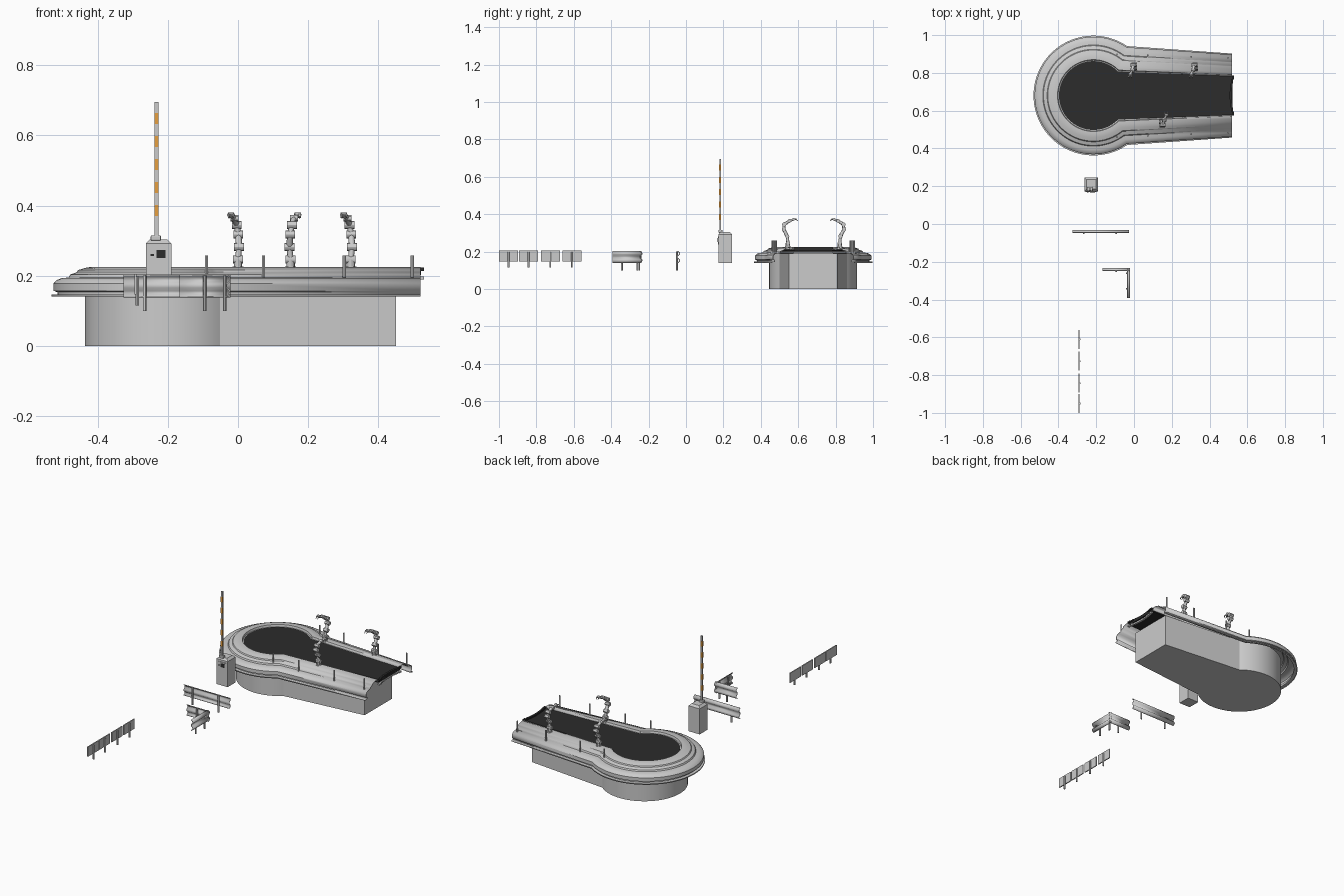
import bpy, bmesh, math
from mathutils import Vector, Matrix

if "Cube" in bpy.data.objects:
    bpy.data.objects.remove(bpy.data.objects["Cube"])

CX, CY = -0.215, 0.68          # centre of the round end of the platform


def material(name, color):
    m = bpy.data.materials.new(name)
    m.diffuse_color = color
    m.use_nodes = True
    m.node_tree.nodes["Principled BSDF"].inputs["Base Color"].default_value = m.diffuse_color
    return m


DARK = material("dark_surface", (0.025, 0.025, 0.025, 1))
ORANGE = material("orange_stripe", (0.8, 0.35, 0.05, 1))


def finish(name, bm, mat=None, smooth=False):
    bmesh.ops.recalc_face_normals(bm, faces=bm.faces)
    me = bpy.data.meshes.new(name)
    bm.to_mesh(me)
    bm.free()
    ob = bpy.data.objects.new(name, me)
    bpy.context.collection.objects.link(ob)
    if mat:
        me.materials.append(mat)
    if smooth:
        bpy.ops.object.select_all(action='DESELECT')
        ob.select_set(True)
        bpy.context.view_layer.objects.active = ob
        bpy.ops.object.shade_smooth_by_angle(angle=math.radians(30))
    return ob


def add_box(bm, lo, hi):
    lo, hi = Vector(lo), Vector(hi)
    bmesh.ops.create_cube(bm, size=1, matrix=Matrix.Translation((lo + hi) / 2)
                          @ Matrix.Diagonal((*(hi - lo), 1)))


def box(name, lo, hi, mat=None, bevel=0):
    bm = bmesh.new()
    add_box(bm, lo, hi)
    if bevel:
        bmesh.ops.bevel(bm, geom=bm.edges[:], offset=bevel, segments=2,
                        profile=0.5, affect='EDGES')
    return finish(name, bm, mat)


def add_rod(bm, a, b, r1, r2=None, n=12):
    a, b = Vector(a), Vector(b)
    d = b - a
    rot = d.to_track_quat('Z', 'Y').to_matrix().to_4x4()
    bmesh.ops.create_cone(bm, cap_ends=True, segments=n, radius1=r1,
                          radius2=r1 if r2 is None else r2, depth=d.length,
                          matrix=Matrix.Translation((a + b) / 2) @ rot)


def outline(r, end_x=0.52, end_w=None, cx=CX, n=72):
    """Keyhole outline: round head plus tapering tail."""
    w = r - 0.055
    end_w = r * 0.89 - 0.06 if end_w is None else end_w
    dx = math.sqrt(r * r - w * w)
    a0 = math.atan2(w, dx)
    pts = [(end_x, CY - end_w)]
    for i in range(n + 1):
        a = -a0 - (2 * math.pi - 2 * a0) * i / n
        pts.append((cx + r * math.cos(a), CY + r * math.sin(a)))
    return pts + [(end_x, CY + end_w)]


def prism(name, pts, z0, z1, mat=None):
    bm = bmesh.new()
    f = bm.faces.new([bm.verts.new((x, y, z0)) for x, y in pts])
    g = bmesh.ops.extrude_face_region(bm, geom=[f])
    bmesh.ops.translate(bm, vec=(0, 0, z1 - z0),
                        verts=[v for v in g['geom'] if isinstance(v, bmesh.types.BMVert)])
    return finish(name, bm, mat, True)


# Platform: base, stepped rim shell, dark floor
prism("platform_base", outline(0.235, 0.45, 0.13, -0.202), 0, 0.19)
profile = [(.317, .14), (.317, .146), (.300, .147), (.300, .153), (.311, .157),
           (.311, .178), (.303, .187), (.288, .193), (.268, .195), (.264, .203),
           (.245, .210), (.241, .216), (.222, .222), (.205, .225), (.19, .225),
           (.187, .213), (.178, .212)]
bm = bmesh.new()
rows = [[bm.verts.new((x, y, z)) for x, y in outline(r)] for r, z in profile]
for A, B in zip(rows, rows[1:]):
    for i in range(len(A) - 1):
        bm.faces.new((A[i], A[i + 1], B[i + 1], B[i]))
rim = finish("platform_rim", bm, None, True)
sol = rim.modifiers.new("thickness", 'SOLIDIFY')
sol.thickness = 0.004
sol.offset = -1
prism("platform_floor", outline(0.182, 0.522), 0.202, 0.214, DARK)

# Curved lips across the open tail end
for k, z in enumerate((0.194, 0.219)):
    bm = bmesh.new()
    for i in range(10):
        y0, y1 = (CY - 0.105 + 0.021 * j for j in (i, i + 1))
        x = 0.518 + 0.012 * abs((i - 4.5) / 4.5) ** 2
        add_box(bm, (x - 0.012, y0, z - 0.005), (x, y1, z + 0.004))
    finish(f"tail_lip_{k}", bm, DARK if k else None)

# Rim posts
bm = bmesh.new()
for s in (-1, 1):
    for x in (-0.09, 0.073, 0.303, 0.497):
        y = CY + s * (0.219 - 0.02 * (x + 0.09) / 0.587)
        add_rod(bm, (x, y, 0.195), (x, y, 0.258), 0.0045)
finish("rim_posts", bm, None, True)


# Jointed robot arms, each reaching towards the middle
def robot_arm(name, x, y, turn):
    bm = bmesh.new()
    j = [Vector(p) for p in ((0, 0, .222), (0, 0, .246), (.003, .004, .282),
                             (.001, .022, .318), (-.004, .020, .345),
                             (-.010, -.008, .364), (-.020, -.030, .372))]
    add_rod(bm, (0, 0, .212), (0, 0, .226), 0.016)
    add_rod(bm, j[0], j[1], 0.012)
    radii = (.009, .010, .009, .009, .007)
    for a, b, r in zip(j[1:], j[2:], radii):
        add_rod(bm, a, b, r, r * 0.85)
    for p, r in zip(j[1:], (.012, .012, .012, .012, .010, .008)):
        add_rod(bm, p - Vector((r * 1.15, 0, 0)), p + Vector((r * 1.15, 0, 0)), r * 0.95)
    for s in (-1, 1):
        k = j[-1] + Vector((s * 0.008, -0.012, 0.002))
        add_rod(bm, j[-1], k, 0.004, n=6)
        add_rod(bm, k, k + Vector((-s * 0.003, -0.010, -0.010)), 0.003, 0.0015, n=6)
    ob = finish(name, bm, None, True)
    ob.location = (x, y, 0)
    ob.rotation_euler.z = turn


robot_arm("robot_arm_back_left", 0.0, 0.822, 0)
robot_arm("robot_arm_back_right", 0.322, 0.822, 0)
robot_arm("robot_arm_front", 0.15, 0.545, math.pi)

# Gate: cabinet, panel, hub, striped boom
bm = bmesh.new()
add_box(bm, (-.263, .173, .14), (-.19, .247, .304))
top = [f for f in bm.faces if f.normal.z > 0.9]
bmesh.ops.bevel(bm, geom=list(top[0].edges), offset=0.012, segments=1,
                profile=0.5, affect='EDGES')
finish("gate_cabinet", bm)
box("gate_panel", (-.256, .170, .237), (-.199, .175, .28))
box("gate_screen", (-.232, .168, .251), (-.207, .172, .273), DARK)
box("gate_button", (-.249, .168, .256), (-.240, .172, .262), DARK)
box("gate_hub", (-.249, .174, .30), (-.220, .196, .315), None, 0.003)
box("gate_boom", (-.238, .178, .31), (-.227, .188, .696))
for i in range(5):
    z = 0.37 + 0.0657 * i
    box(f"boom_stripe_{i}", (-.2384, .1776, z), (-.2266, .1884, z + 0.032), ORANGE)


# Corrugated guard rails
def guard_rail(name, a, b, side, posts):
    a, b, side = Vector((*a, 0)), Vector((*b, 0)), Vector((*side, 0))
    wave = [(0, .138), (.008, .142), (.013, .150), (.012, .158), (.003, .167),
            (.003, .175), (.012, .184), (.013, .192), (.008, .200), (0, .204)]
    bm = bmesh.new()
    rows = [[bm.verts.new(p + side * d + Vector((0, 0, z))) for p in (a, b)] for d, z in wave]
    for p, q in zip(rows, rows[1:]):
        bm.faces.new((p[0], p[1], q[1], q[0]))
    ob = finish(name, bm, None, True)
    m = ob.modifiers.new("thickness", 'SOLIDIFY')
    m.thickness = 0.004
    bm = bmesh.new()
    for t in posts:
        p = a.lerp(b, t) - side * 0.004
        add_rod(bm, p + Vector((0, 0, .1)), p + Vector((0, 0, .2)), 0.005)
    finish(name + "_posts", bm, None, True)


guard_rail("long_rail", (-.326, -.045), (-.026, -.045), (0, 1), (0.2, 0.77))
guard_rail("corner_rail_a", (-.167, -.246), (-.022, -.246), (0, 1), (0.5,))
guard_rail("corner_rail_b", (-.034, -.237), (-.034, -.393), (1, 0), (0.15, 0.68))

# Row of flat fence panels
for i, y in enumerate((-1.0, -.893, -.776, -.661)):
    box(f"fence_panel_{i}", (-.295, y, .147), (-.289, y + .101, .205))
    bm = bmesh.new()
    add_rod(bm, (-.287, y + .05, .115), (-.287, y + .05, .198), 0.005)
    finish(f"fence_post_{i}", bm, None, True)
